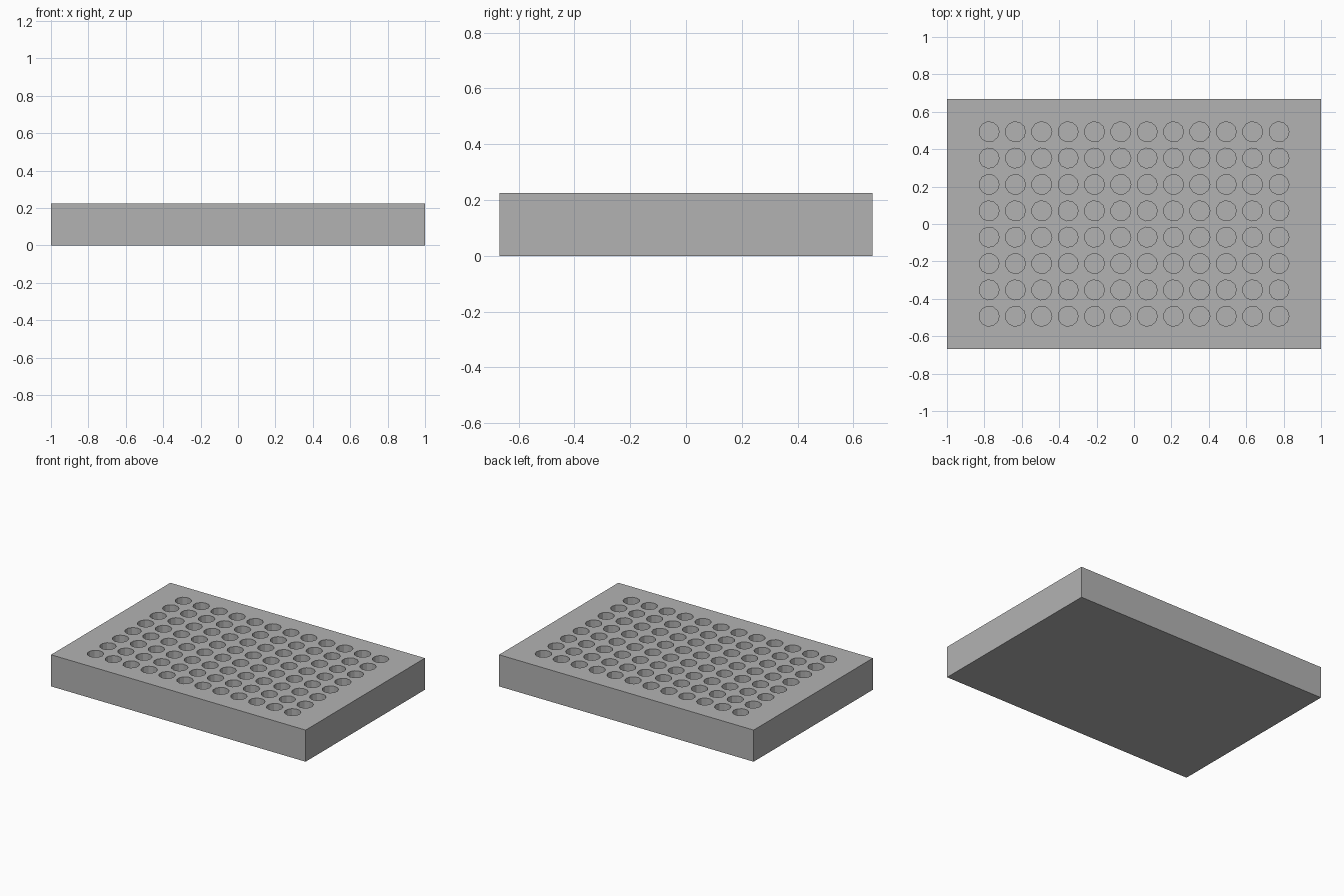
import bpy
import bmesh
from mathutils import Matrix

LENGTH, WIDTH, HEIGHT = 2.0, 1.338, 0.2246
COLUMNS, ROWS, PITCH = 12, 8, 0.1409
WELL_RADIUS, WELL_DEPTH, WELL_SIDES = 0.0537, 0.167, 11

if "Cube" in bpy.data.objects:
    bpy.data.objects.remove(bpy.data.objects["Cube"], do_unlink=True)

# Plain grey plastic
grey = bpy.data.materials.new("grey_plastic")
grey.use_nodes = True
colour = (0.45, 0.45, 0.45, 1)
grey.diffuse_color = colour
grey.node_tree.nodes["Principled BSDF"].inputs["Base Color"].default_value = colour


def make_object(name, bm):
    mesh = bpy.data.meshes.new(name)
    bm.to_mesh(mesh)
    bm.free()
    mesh.materials.append(grey)
    obj = bpy.data.objects.new(name, mesh)
    bpy.context.collection.objects.link(obj)
    return obj


# Solid block standing on the ground
bm = bmesh.new()
block = Matrix.Translation((0, 0, HEIGHT / 2)) @ Matrix.Diagonal((LENGTH, WIDTH, HEIGHT, 1))
bmesh.ops.create_cube(bm, size=1, matrix=block)
plate = make_object("well_plate", bm)

# Grid of prisms that overshoot the top, used to cut the wells
bm = bmesh.new()
overshoot = 0.05
depth = WELL_DEPTH + overshoot
for col in range(COLUMNS):
    for row in range(ROWS):
        x = (col - (COLUMNS - 1) / 2) * PITCH
        y = (row - (ROWS - 1) / 2) * PITCH
        z = HEIGHT + overshoot - depth / 2
        bmesh.ops.create_cone(bm, cap_ends=True, segments=WELL_SIDES,
                              radius1=WELL_RADIUS, radius2=WELL_RADIUS, depth=depth,
                              matrix=Matrix.Translation((x, y, z)) @ Matrix.Rotation(-1.5708, 4, "Z"))
cutter = make_object("well_cutter", bm)
cutter.hide_render = True

# Cut the wells, then discard the cutter
cut = plate.modifiers.new("wells", "BOOLEAN")
cut.operation = "DIFFERENCE"
cut.solver = "EXACT"
cut.object = cutter
bpy.context.view_layer.update()
bpy.context.view_layer.objects.active = plate
plate.select_set(True)
bpy.ops.object.modifier_apply(modifier=cut.name)
bpy.data.objects.remove(cutter, do_unlink=True)
